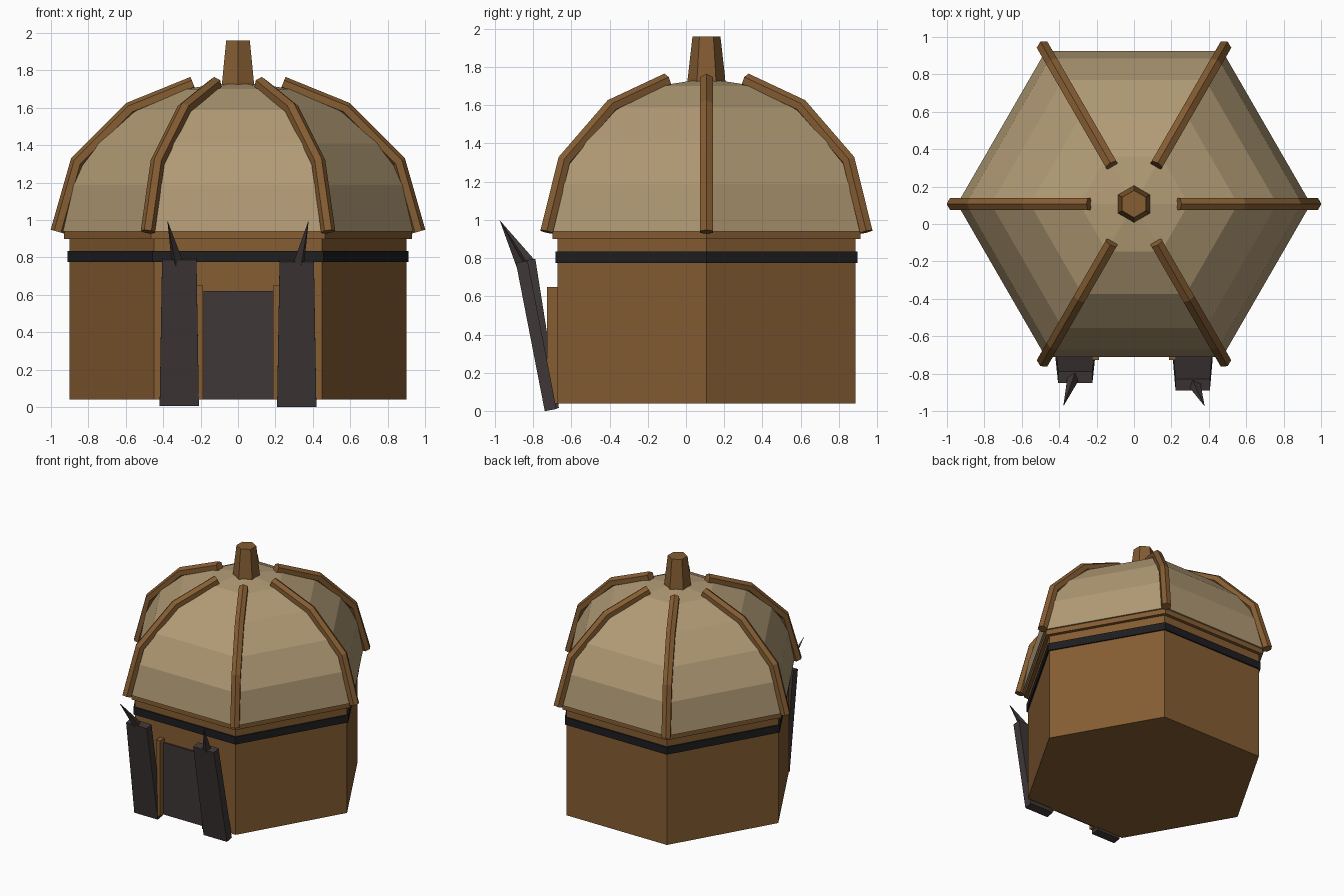
import bpy, bmesh, math
from mathutils import Vector, Matrix

if "Cube" in bpy.data.objects:
    bpy.data.objects.remove(bpy.data.objects["Cube"])

CY = 0.107  # hut centre in y


def material(name, rgb):
    m = bpy.data.materials.new(name)
    m.diffuse_color = (*rgb, 1)
    m.use_nodes = True
    m.node_tree.nodes["Principled BSDF"].inputs["Base Color"].default_value = m.diffuse_color
    return m


WOOD = material("brown wood", (0.235, 0.109, 0.032))
CANVAS = material("tan canvas", (0.445, 0.328, 0.178))
SLATE = material("dark grey", (0.05, 0.038, 0.038))
BLACK = material("black iron", (0.013, 0.013, 0.0145))


def make(name, rings, mat, tip=None):
    """Skin a stack of equal vertex rings, capped at both ends (or to a tip)."""
    bm = bmesh.new()
    vs = [[bm.verts.new(p) for p in r] for r in rings]
    n = len(vs[0])
    for a, b in zip(vs, vs[1:]):
        for i in range(n):
            j = (i + 1) % n
            bm.faces.new((a[i], a[j], b[j], b[i]))
    bm.faces.new(vs[0][::-1])
    if tip is None:
        bm.faces.new(vs[-1])
    else:
        t = bm.verts.new(tip)
        for i in range(n):
            bm.faces.new((vs[-1][i], vs[-1][(i + 1) % n], t))
    bmesh.ops.recalc_face_normals(bm, faces=bm.faces)
    me = bpy.data.meshes.new(name)
    bm.to_mesh(me)
    bm.free()
    me.materials.append(mat)
    ob = bpy.data.objects.new(name, me)
    bpy.context.collection.objects.link(ob)
    return ob


def hexagon(r, z, turn=0.0):
    return [(r * math.cos(math.radians(60 * i + turn)),
             CY + r * math.sin(math.radians(60 * i + turn)), z) for i in range(6)]


def rect(x0, x1, y0, y1, z):
    return [(x0, y0, z), (x1, y0, z), (x1, y1, z), (x0, y1, z)]


# Hexagonal body, band and rim
make("walls", [hexagon(0.9, 0.04), hexagon(0.9, 0.91)], WOOD)
make("iron_band", [hexagon(0.912, 0.775), hexagon(0.912, 0.835)], BLACK)
make("wall_rim", [hexagon(0.93, 0.9), hexagon(0.93, 0.945)], WOOD)

# Faceted dome
steps = [math.radians(18 * i) for i in range(5)]
make("dome", [hexagon(0.945 * math.cos(a), 0.94 + 0.8 * math.sin(a)) for a in steps],
     CANVAS, tip=(0, CY, 1.74))

# Roof finial
make("finial", [hexagon(0.1, 1.68, 30), hexagon(0.098, 1.74, 30), hexagon(0.073, 1.96, 30)], WOOD)

# Six bent roof ribs with hexagonal section
path = [Vector(p) for p in ((0.965, 0, 0.938), (0.86, 0, 1.31), (0.575, 0, 1.595), (0.24, 0, 1.73))]
rings = []
for i, p in enumerate(path):
    t = (path[min(i + 1, 3)] - path[max(i - 1, 0)]).normalized()
    out = Vector((t.z, 0, -t.x))
    side = Vector((0, 1, 0))
    rings.append([p + 0.038 * (math.cos(a) * out + math.sin(a) * side)
                  for a in (math.radians(60 * k) for k in range(6))])
for k in range(6):
    rot = Matrix.Translation((0, CY, 0)) @ Matrix.Rotation(math.radians(60 * k), 4, 'Z')
    make(f"roof_rib_{k + 1}", [[rot @ v for v in r] for r in rings], WOOD)

# Door and its posts
make("door", [rect(-0.185, 0.19, -0.686, -0.66, z) for z in (0.04, 0.62)], SLATE)
for s, label in ((-1, "left"), (1, "right")):
    a, b = sorted((s * 0.187, s * 0.225))
    make(f"{label}_door_post", [rect(a, b, -0.728, -0.66, z) for z in (0.04, 0.65)], WOOD)

# Leaning tapered shields beside the door, each with a spike
for s, label, tilt, y0, z0 in ((-1, "left", 9, -0.695, 0.012), (1, "right", 11, -0.708, 0.006)):
    m = Matrix.Translation((s * 0.314, y0, z0)) @ Matrix.Rotation(math.radians(tilt), 4, 'X')
    levels = ((0.105, 0), (0.092, 0.79))
    make(f"{label}_shield",
         [[m @ Vector(p) for p in rect(-w, w, -0.031, 0.031, z)] for w, z in levels], SLATE)
    base = m @ Vector((s * 0.008, 0, 0.765))
    tip = Vector((s * 0.378, -0.975, 1.0))
    q = (tip - base).to_track_quat('Z', 'Y')
    ring = [base + q @ Vector((0.034 * math.cos(a), 0.034 * math.sin(a), 0))
            for a in (math.radians(90 * k) for k in range(4))]
    make(f"{label}_spike", [ring], SLATE, tip=tip)
